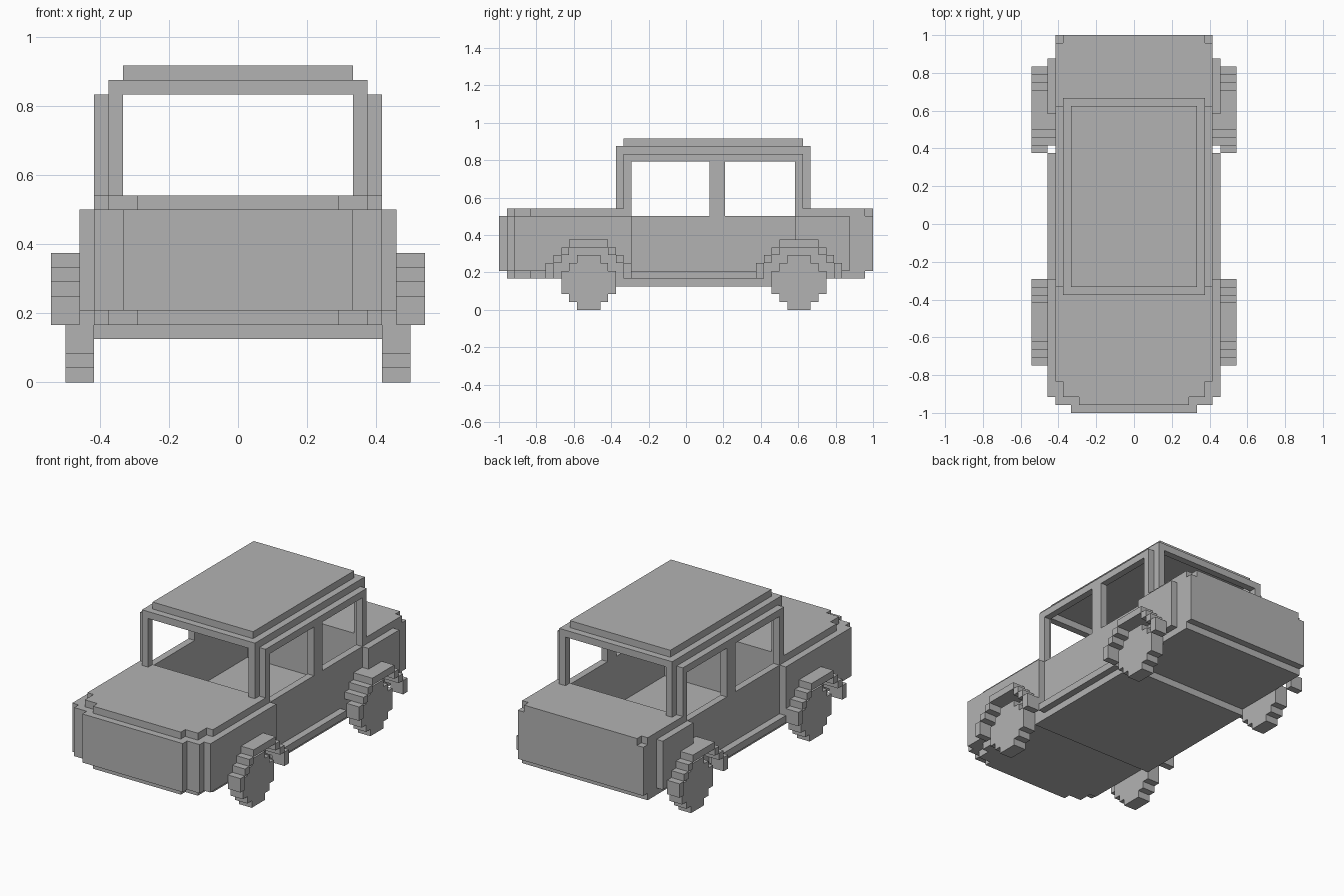
import bpy
import bmesh
from mathutils import Matrix, Vector

U = 1 / 24  # size of one block

if "Cube" in bpy.data.objects:
    bpy.data.objects.remove(bpy.data.objects["Cube"], do_unlink=True)

grey = bpy.data.materials.new("plain grey")
grey.use_nodes = True
grey.diffuse_color = (0.45, 0.45, 0.45, 1)
grey.node_tree.nodes["Principled BSDF"].inputs["Base Color"].default_value = grey.diffuse_color


def part(name, boxes, mirror=False):
    """One object from boxes given as (x0, x1, y0, y1, z0, z1) in blocks."""
    bm = bmesh.new()
    for x0, x1, y0, y1, z0, z1 in boxes:
        for side in ((1, -1) if mirror else (1,)):
            centre = Vector((side * (x0 + x1), y0 + y1, z0 + z1)) * U / 2
            size = Vector((x1 - x0, y1 - y0, z1 - z0)) * U
            bmesh.ops.create_cube(bm, size=1, matrix=Matrix.LocRotScale(centre, None, size))
    mesh = bpy.data.meshes.new(name)
    bm.to_mesh(mesh)
    bm.free()
    mesh.materials.append(grey)
    obj = bpy.data.objects.new(name, mesh)
    bpy.context.collection.objects.link(obj)


def slab(half, y0, y1, z0, z1):
    return (-half, half, y0, y1, z0, z1)


FRONT_AXLE, REAR_AXLE = -12.5, 14.5
COWL, DECK = -8, 15

# Floor, with a stepped nose and a lower belly plate
part("floor", [slab(10, -20, 23, 4, 5), slab(9, -22, -20, 4, 5), slab(7, -23, -22, 4, 5)])
part("belly_plate", [slab(10, -9, 11, 3, 4)])

# Front body and the raised hood
part("front_body", [slab(10, -23, COWL, 5, 12), slab(8, -24, -23, 5, 12)])
part("hood", [slab(10, -20, COWL, 12, 13), slab(9, -22, -20, 12, 13), slab(7, -23, -22, 12, 13)])

# Rear body and deck with notched corners
part("rear_body", [slab(10, DECK, 24, 5, 12)])
part("rear_deck", [slab(10, DECK, 23, 12, 13), slab(9, 23, 24, 12, 13)])

# Doors and sills
part("doors", [(9, 10, COWL, DECK, 5, 12)], mirror=True)
part("sills", [(10, 11, -7, 9, 4, 5)], mirror=True)

# Wheel arch rows: outer half width, inner half width, bottom, top
ARCH = [(5.5, 4.5, 4, 6), (4.5, 3.5, 6, 7), (3.5, 2.5, 7, 8), (2.5, 0, 8, 9)]
# Wheel rows: half width, bottom, top
WHEEL = [(1.5, 0, 7), (2.5, 1, 6), (3.5, 2, 5)]


def side_panel(axle, y0, y1):
    """Outer body skin with a stepped wheel opening."""
    boxes = [(10, 11, y0, y1, 8, 12)]
    for _, inner, z0, z1 in ARCH[:3]:
        for a, b in ((y0, axle - inner), (axle + inner, y1)):
            if b > a:
                boxes.append((10, 11, a, b, max(z0, 5), z1))
    return boxes


for label, axle, y0, y1 in (("front", FRONT_AXLE, -22, -7), ("rear", REAR_AXLE, 14, 21)):
    part(label + "_side_panels", side_panel(axle, y0, y1), mirror=True)
    arch = []
    for outer, inner, z0, z1 in ARCH:
        inner_x = 11 if z0 < 5 else 10
        arch.append((inner_x, 13, axle - outer, axle - inner, z0, z1))
        arch.append((inner_x, 13, axle + inner, axle + outer, z0, z1))
    part(label + "_fenders", arch, mirror=True)
    part(label + "_wheels", [(10, 12, axle - w, axle + w, z0, z1) for w, z0, z1 in WHEEL], mirror=True)

# Stepped corner pillars and the centre pillars
part("front_pillars", [(9, 10, -8, -7, 12, 20), (8, 9, -9, -8, 13, 20)], mirror=True)
part("rear_pillars", [(9, 10, 14, 15, 12, 20), (8, 9, 15, 16, 13, 20)], mirror=True)
part("centre_pillars", [(9, 10, 3, 5, 12, 19)], mirror=True)

# Roof in three stepped tiers
part("roof_rails", [(9, 10, COWL, DECK, 19, 20)], mirror=True)
part("roof_frame_sides", [(8, 9, -9, 16, 20, 21)], mirror=True)
part("roof_frame_ends", [slab(9, -9, -8, 20, 21), slab(9, 15, 16, 20, 21)])
part("roof_panel", [slab(8, COWL, DECK, 21, 22)])
